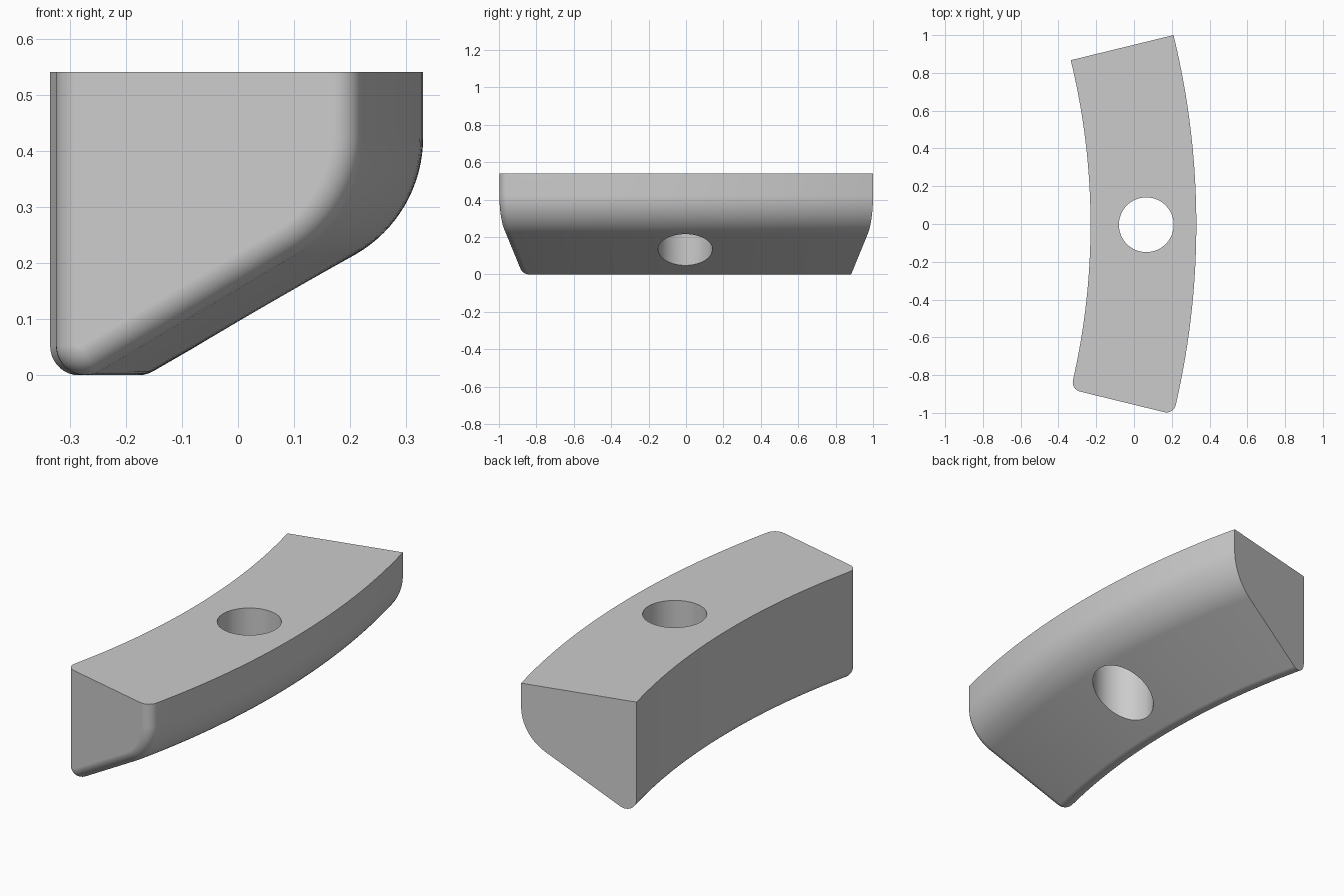
import bpy, bmesh
from math import sin, cos, pi, asin, tan, sqrt
from mathutils import Vector

old = bpy.data.objects.get("Cube")
if old:
    bpy.data.objects.remove(old, do_unlink=True)

# Main dimensions
ARC_X, SHIFT_Y = -3.90, -0.004     # centre of the curved sweep
R_IN, R_OUT, TOP = 3.67, 4.23, 0.54
TOE_R, BELLY_R, END_R = 0.0525, 0.24, 0.05
SLOPE = pi / 6
HALF = asin(1.004 / R_OUT)

grey = bpy.data.materials.new("Plain grey")
grey.use_nodes = True
colour = (0.6, 0.6, 0.6, 1)
grey.diffuse_color = colour
grey.node_tree.nodes["Principled BSDF"].inputs["Base Color"].default_value = colour


def section(d=0.0):
    """Cross-section (radius, height), shrunk inward by d except at the top."""
    toe = Vector((R_IN + TOE_R, TOE_R))
    touch = toe + TOE_R * Vector((sin(SLOPE), -cos(SLOPE)))
    corner_z = touch.y + (R_OUT - touch.x) * tan(SLOPE)
    belly = Vector((R_OUT - BELLY_R, corner_z + BELLY_R / sqrt(3)))
    pts = [Vector((R_IN + d, TOP))]
    for centre, rad, start, end, n in ((toe, TOE_R, pi, 5 * pi / 3, 12),
                                       (belly, BELLY_R, 5 * pi / 3, 2 * pi, 16)):
        for i in range(n + 1):
            a = start + (end - start) * i / n
            pts.append(centre + (rad - d) * Vector((cos(a), sin(a))))
    pts.append(Vector((R_OUT - d, TOP)))
    return pts


def place(bm, pts, angle, along=0.0):
    """Put a cross-section at an angle on the arc, moved along its tangent."""
    return [bm.verts.new((ARC_X + p.x * cos(angle) - along * sin(angle),
                          SHIFT_Y + p.x * sin(angle) + along * cos(angle), p.y)) for p in pts]


# Curved block: rounded front end, plain swept body, flat back end
bm = bmesh.new()
rings = []
for i in range(9):
    a = pi / 2 * (1 - i / 8)
    rings.append(place(bm, section(END_R * (1 - cos(a))), -HALF, END_R * (1 - sin(a))))
STEPS = 40
first = -HALF + 0.03
for i in range(STEPS + 1):
    rings.append(place(bm, section(), first + (HALF - first) * i / STEPS))
for a, b in zip(rings, rings[1:]):
    for j in range(len(a)):
        k = (j + 1) % len(a)
        bm.faces.new((a[j], a[k], b[k], b[j]))
bm.faces.new(rings[0])
bm.faces.new(rings[-1])
bmesh.ops.recalc_face_normals(bm, faces=bm.faces)
mesh = bpy.data.meshes.new("curved_block")
bm.to_mesh(mesh)
bm.free()
mesh.materials.append(grey)
block = bpy.data.objects.new("curved_block", mesh)
bpy.context.collection.objects.link(block)

# Vertical through hole
bpy.ops.mesh.primitive_cylinder_add(vertices=64, radius=0.145, depth=2, location=(0.065, SHIFT_Y, 0.3))
cutter = bpy.context.object
cutter.name = "hole_cutter"
cutter.hide_render = True
cutter.data.materials.append(grey)
cut = block.modifiers.new("hole", 'BOOLEAN')
cut.object = cutter
cut.solver = 'EXACT'

bpy.ops.object.select_all(action='DESELECT')
block.select_set(True)
bpy.context.view_layer.objects.active = block
bpy.ops.object.modifier_apply(modifier=cut.name)
bpy.data.objects.remove(cutter, do_unlink=True)

# Smooth rounds, crisp edges
bpy.ops.object.shade_smooth_by_angle(angle=pi / 6)
weighted = block.modifiers.new("even_shading", 'WEIGHTED_NORMAL')
weighted.keep_sharp = True
